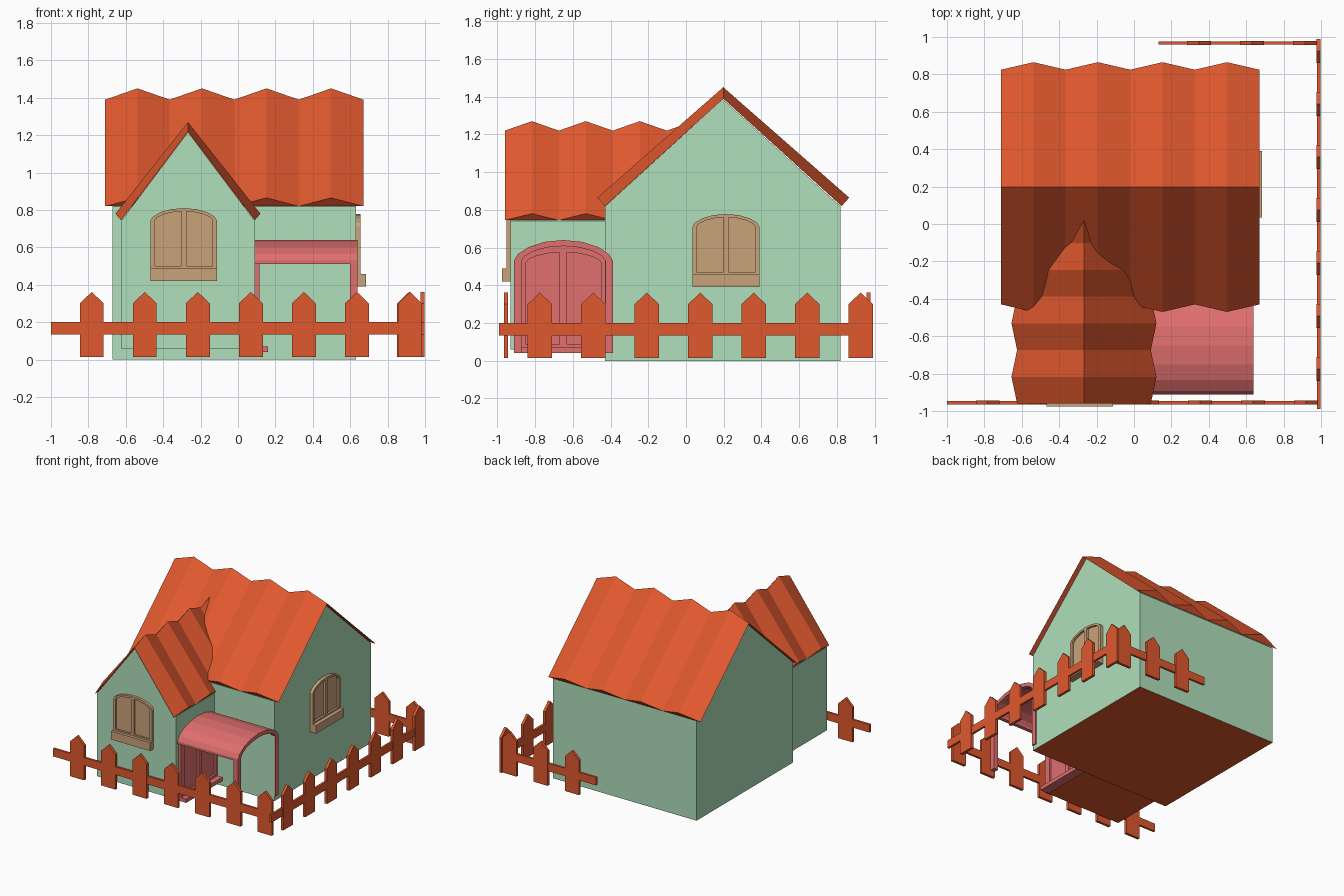
import bpy, bmesh, math

if "Cube" in bpy.data.objects:
    bpy.data.objects.remove(bpy.data.objects["Cube"])


def material(name, hex_code):
    m = bpy.data.materials.new(name)
    srgb = [int(hex_code[i:i + 2], 16) / 255 for i in (0, 2, 4)]
    m.diffuse_color = [((c + 0.055) / 1.055) ** 2.4 for c in srgb] + [1]
    m.use_nodes = True
    m.node_tree.nodes["Principled BSDF"].inputs["Base Color"].default_value = m.diffuse_color
    return m


TILE = material("terracotta", "E0582E")
WALL = material("mint_plaster", "B0E0BB")
WOOD = material("tan_wood", "C9A27A")
PINK = material("pink_paint", "E06E6E")


def finish(name, bm, *mats):
    bmesh.ops.recalc_face_normals(bm, faces=bm.faces)
    me = bpy.data.meshes.new(name)
    bm.to_mesh(me)
    bm.free()
    for m in mats:
        me.materials.append(m)
    ob = bpy.data.objects.new(name, me)
    bpy.context.collection.objects.link(ob)
    return ob


def add_prism(bm, profile, axis, a, b):
    """Extrude a (u, z) profile along x or y from a to b."""
    def put(u, w, z):
        return (w, u, z) if axis == 'x' else (u, w, z)
    n = len(profile)
    lo = [bm.verts.new(put(u, a, z)) for u, z in profile]
    hi = [bm.verts.new(put(u, b, z)) for u, z in profile]
    bm.faces.new(lo)
    bm.faces.new(hi[::-1])
    for i in range(n):
        j = (i + 1) % n
        bm.faces.new((lo[i], hi[i], hi[j], lo[j]))


def rect(u0, u1, z0, z1):
    return [(u0, z0), (u1, z0), (u1, z1), (u0, z1)]


def arch(c, half, z0, spring, rise, n=8):
    """Arched outline from bottom left, over the top, to bottom right."""
    pts = [(c - half, z0)]
    for i in range(n + 1):
        u = -math.cos(math.pi * i / n)
        pts.append((c + half * u, spring + rise * max(0, 1 - u * u) ** 0.6))
    return pts + [(c + half, z0)]


def arch_band(c, half, z0, spring, rise, t):
    """Closed horseshoe outline of thickness t."""
    inner = arch(c, half - t, z0, spring, rise - t * 0.8)
    return arch(c, half, z0, spring, rise) + inner[::-1]


# House bodies, with a terracotta underside
def house_body(name, axis, u0, u1, a, b, z0, eave, apex):
    bm = bmesh.new()
    add_prism(bm, [(u0, z0), (u1, z0), (u1, eave), ((u0 + u1) / 2, apex), (u0, eave)], axis, a, b)
    bmesh.ops.recalc_face_normals(bm, faces=bm.faces)
    for f in bm.faces:
        if f.normal.z < -0.9:
            f.material_index = 1
    finish(name, bm, WALL, TILE)


house_body("main_walls", 'x', -0.43, 0.82, -0.67, 0.63, 0, 0.818, 1.387)
house_body("wing_walls", 'y', -0.625, 0.09, -0.93, -0.40, 0.06, 0.74, 1.217)


# Folded roofs: flat underside, zigzag top
def folded_roof(name, axis, stations, u0, u1, eave, apex, out, up, ridge_up):
    bm = bmesh.new()
    mid = (u0 + u1) / 2
    rings = []
    for i, w in enumerate(stations):
        k = i % 2
        prof = [(u0 - out * k, eave + up * k), (mid, apex + ridge_up * k), (u1 + out * k, eave + up * k),
                (u1, eave), (mid, apex), (u0, eave)]
        rings.append([bm.verts.new((w, u, z) if axis == 'x' else (u, w, z)) for u, z in prof])
    for r, s in zip(rings, rings[1:]):
        for i in range(6):
            j = (i + 1) % 6
            bm.faces.new((r[i], r[j], s[j], s[i]))
    if len(stations) % 2 == 0:
        r = rings[-1]
        bm.faces.new((r[0], r[1], r[4], r[5]))
        bm.faces.new((r[1], r[2], r[3], r[4]))
    bmesh.ops.remove_doubles(bm, verts=bm.verts, dist=0.0005)
    finish(name, bm, TILE)


folded_roof("main_roof", 'x', [-0.71 + 0.1725 * i for i in range(9)],
            -0.43, 0.825, 0.82, 1.39, 0.04, 0.045, 0.06)
folded_roof("wing_roof", 'y', [-0.96 + 0.143 * i for i in range(8)],
            -0.625, 0.09, 0.745, 1.22, 0.03, 0.035, 0.05)


# Arched windows and door: recessed panel, frame, mullion, rail and sill
def arched_opening(name, mat, axis, face, out, c, half, z0, spring, rise, t, mull, rail, sill_h, depth, sill_depth):
    bm = bmesh.new()

    def part(profile, d):
        add_prism(bm, profile, axis, face - out * 0.01, face + out * d)
    part(arch(c, half - t / 2, z0, spring, rise - t / 2), depth * 0.3)
    part(arch_band(c, half, z0, spring, rise, t), depth)
    part(rect(c - mull / 2, c + mull / 2, z0, spring + rise - t * 0.6), depth * 0.95)
    part(rect(c - half + t, c + half - t, z0, rail), depth * 0.97)
    part(rect(c - half, c + half, z0, z0 + sill_h), sill_depth)
    finish(name, bm, mat)


arched_opening("front_window", WOOD, 'y', -0.93, -1, -0.29, 0.177, 0.42, 0.745, 0.065,
               0.022, 0.028, 0.50, 0.068, 0.022, 0.045)
arched_opening("side_window", WOOD, 'x', 0.63, 1, 0.212, 0.178, 0.39, 0.71, 0.068,
               0.022, 0.028, 0.47, 0.068, 0.025, 0.055)
arched_opening("porch_door", PINK, 'x', 0.09, 1, -0.65, 0.25, 0.04, 0.52, 0.095,
               0.05, 0.04, 0.088, 0.03, 0.025, 0.07)

# Porch: barrel canopy and open arch at the outer end
bm = bmesh.new()
add_prism(bm, arch_band(-0.65, 0.262, 0.51, 0.53, 0.11, 0.03), 'x', 0.09, 0.605)
finish("porch_canopy", bm, PINK)
bm = bmesh.new()
add_prism(bm, arch_band(-0.65, 0.262, 0.04, 0.53, 0.11, 0.04), 'x', 0.60, 0.64)
finish("porch_end_arch", bm, PINK)


# Picket fences
def fence(name, axis, w, start, end, first, count):
    bm = bmesh.new()
    add_prism(bm, rect(start, end, 0.135, 0.20), axis, w - 0.009, w + 0.009)
    for i in range(count):
        c = first + 0.2835 * i
        add_prism(bm, [(c - 0.064, 0.015), (c + 0.064, 0.015), (c + 0.064, 0.30), (c, 0.362), (c - 0.064, 0.30)],
                  axis, w - 0.011, w + 0.011)
    finish(name, bm, TILE)


fence("front_fence", 'y', -0.955, -1.0, 0.995, -0.782, 7)
fence("side_fence", 'x', 0.987, -0.99, 0.99, -0.775, 7)
fence("back_fence", 'y', 0.968, 0.13, 0.985, 0.348, 3)
